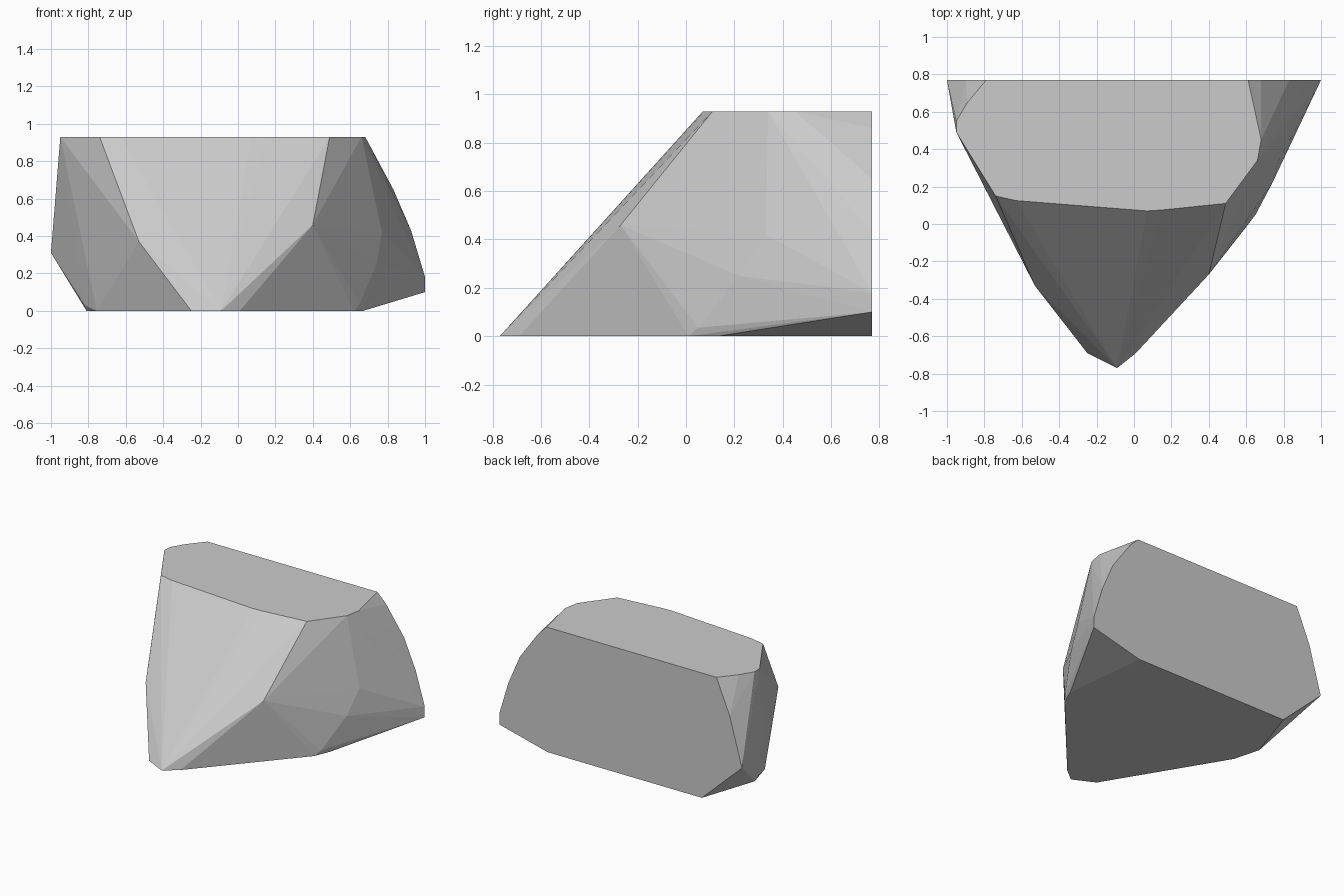
import bpy, bmesh

if "Cube" in bpy.data.objects:
    bpy.data.objects.remove(bpy.data.objects["Cube"])

# Corner points of the faceted rock, grouped by where they lie
top_z, back_y = 0.93, 0.77
top_rim = [(-.79, .77), (-.89, .65), (-.95, .55), (-.95, .49), (-.74, .15), (-.63, .125),
           (.07, .07), (.15, .075), (.49, .11), (.66, .34), (.68, .45), (.61, .77)]
base_rim = [(-.67, .77), (-.81, .35), (-.755, .15), (-.25, -.69), (-.09, -.77),
            (.01, -.69), (.62, .01), (.67, .13), (.60, .77)]
back_rim = [(-.90, .67), (-1, .31), (1, .10), (1, .18), (.925, .43), (.83, .65), (.68, .86)]
side_corners = [(-.53, -.33, .37), (-.82, .32, .03), (.40, -.27, .46), (.65, .05, .035),
                (.74, .22, .25), (.77, .33, .42)]

points = [(x, y, top_z) for x, y in top_rim]
points += [(x, y, 0) for x, y in base_rim]
points += [(x, back_y, z) for x, z in back_rim]
points += side_corners

# Rock: convex hull over the corners, flat shaded
bm = bmesh.new()
for p in points:
    bm.verts.new(p)
hull = bmesh.ops.convex_hull(bm, input=bm.verts[:])
loose = [v for v in bm.verts if not v.link_faces]
bmesh.ops.delete(bm, geom=loose, context='VERTS')
bmesh.ops.dissolve_limit(bm, angle_limit=0.01, verts=bm.verts[:], edges=bm.edges[:])
bmesh.ops.recalc_face_normals(bm, faces=bm.faces[:])
mesh = bpy.data.meshes.new("rock")
bm.to_mesh(mesh)
bm.free()

stone = bpy.data.materials.new("stone grey")
stone.diffuse_color = (0.6, 0.6, 0.6, 1)
stone.use_nodes = True
stone.node_tree.nodes["Principled BSDF"].inputs["Base Color"].default_value = stone.diffuse_color
mesh.materials.append(stone)
rock = bpy.data.objects.new("rock", mesh)
bpy.context.collection.objects.link(rock)
